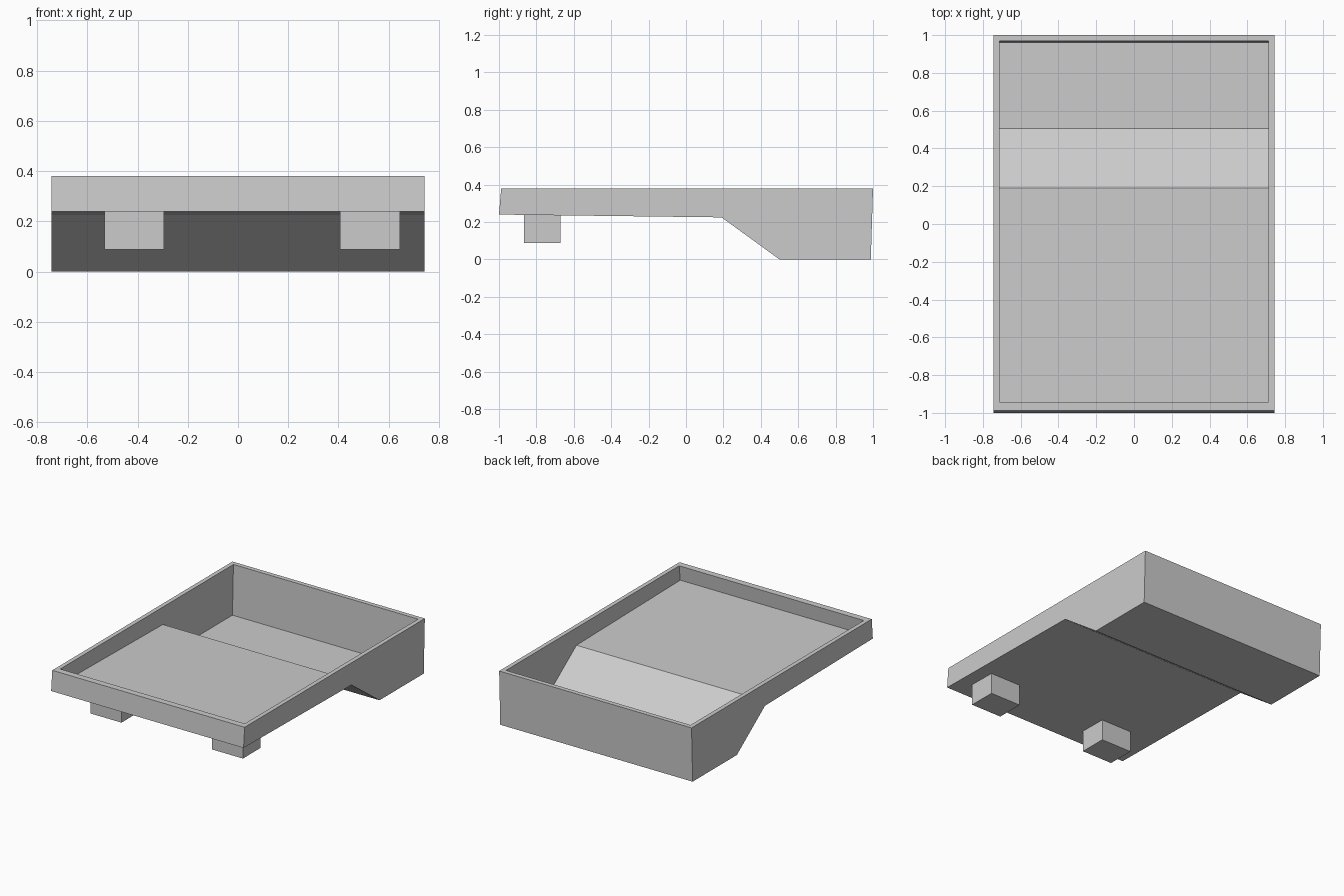
import bpy, bmesh

cube = bpy.data.objects.get("Cube")
if cube:
    bpy.data.objects.remove(cube, do_unlink=True)

grey = bpy.data.materials.new("plain grey")
grey.use_nodes = True
color = (0.6, 0.6, 0.6, 1)
grey.diffuse_color = color
grey.node_tree.nodes["Principled BSDF"].inputs["Base Color"].default_value = color


def finish(name, bm):
    bmesh.ops.recalc_face_normals(bm, faces=bm.faces)
    mesh = bpy.data.meshes.new(name)
    bm.to_mesh(mesh)
    bm.free()
    mesh.materials.append(grey)
    obj = bpy.data.objects.new(name, mesh)
    bpy.context.collection.objects.link(obj)
    return obj


def shell(bm, profile, half_width):
    """Side outlines joined by strips, left open along the top."""
    sides = [[bm.verts.new((x, y, z)) for y, z in profile]
             for x in (-half_width, half_width)]
    for side in sides:
        bm.faces.new(side)
    a, b = sides
    for i in range(len(profile) - 1):
        bm.faces.new((a[i], a[i + 1], b[i + 1], b[i]))
    # Top opening corners, in order
    return [a[0], a[-1], b[-1], b[0]]


# Tray: outer and inner skins (y, z from front rim to back rim) joined by a rim
TOP = 0.38
outer = [(-0.988, TOP), (-1.0, 0.24), (0.19, 0.225), (0.5, 0), (0.988, 0), (1.0, TOP)]
inner = [(-0.943, TOP), (-0.955, 0.275), (0.19, 0.258), (0.505, 0.03), (0.957, 0.03), (0.968, TOP)]
bm = bmesh.new()
outer_rim = shell(bm, outer, 0.743)
inner_rim = shell(bm, inner, 0.713)
for i in range(4):
    j = (i + 1) % 4
    bm.faces.new((outer_rim[i], outer_rim[j], inner_rim[j], inner_rim[i]))
finish("tray", bm)

# Two block feet under the shallow front end
for name, x in (("right_foot", -0.413), ("left_foot", 0.525)):
    bm = bmesh.new()
    bmesh.ops.create_cube(bm, size=1)
    bmesh.ops.scale(bm, vec=(0.238, 0.195, 0.16), verts=bm.verts)
    foot = finish(name, bm)
    foot.location = (x, -0.768, 0.168)
